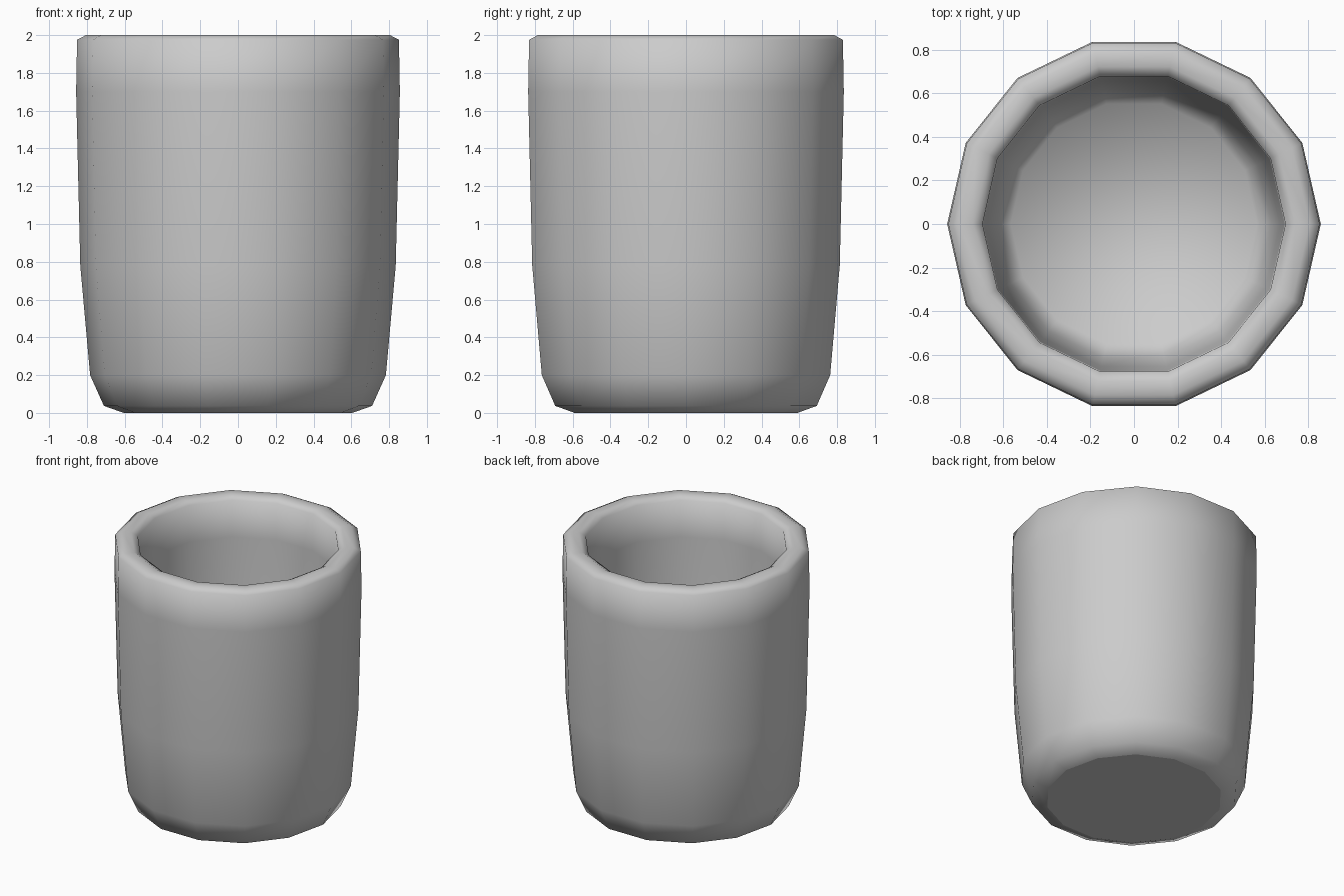
import bpy, bmesh, math

if "Cube" in bpy.data.objects:
    bpy.data.objects.remove(bpy.data.objects["Cube"])

SIDES = 14
# (radius, height) from the base edge, up the outside, over the rim, down the inside
PROFILE = [(0.605, 0.0), (0.71, 0.037), (0.783, 0.2), (0.835, 0.78), (0.857, 1.7),
           (0.852, 1.975), (0.805, 2.0), (0.74, 2.0), (0.695, 1.975),
           (0.69, 1.7), (0.67, 0.78), (0.63, 0.28), (0.565, 0.17)]

bm = bmesh.new()


def ring(radius, height):
    return [bm.verts.new((radius * math.cos(2 * math.pi * i / SIDES),
                          radius * math.sin(2 * math.pi * i / SIDES), height))
            for i in range(SIDES)]


# Walls and rim
rings = [ring(r, z) for r, z in PROFILE]
for low, high in zip(rings, rings[1:]):
    for i in range(SIDES):
        j = (i + 1) % SIDES
        bm.faces.new((low[i], low[j], high[j], high[i]))

# Underside and inner floor
base = bm.faces.new(rings[0][::-1])
bm.faces.new(rings[-1])
for face in bm.faces:
    face.smooth = True
for edge in base.edges:
    edge.smooth = False

mesh = bpy.data.meshes.new("cup")
bm.to_mesh(mesh)
bm.free()
cup = bpy.data.objects.new("cup", mesh)
bpy.context.collection.objects.link(cup)
